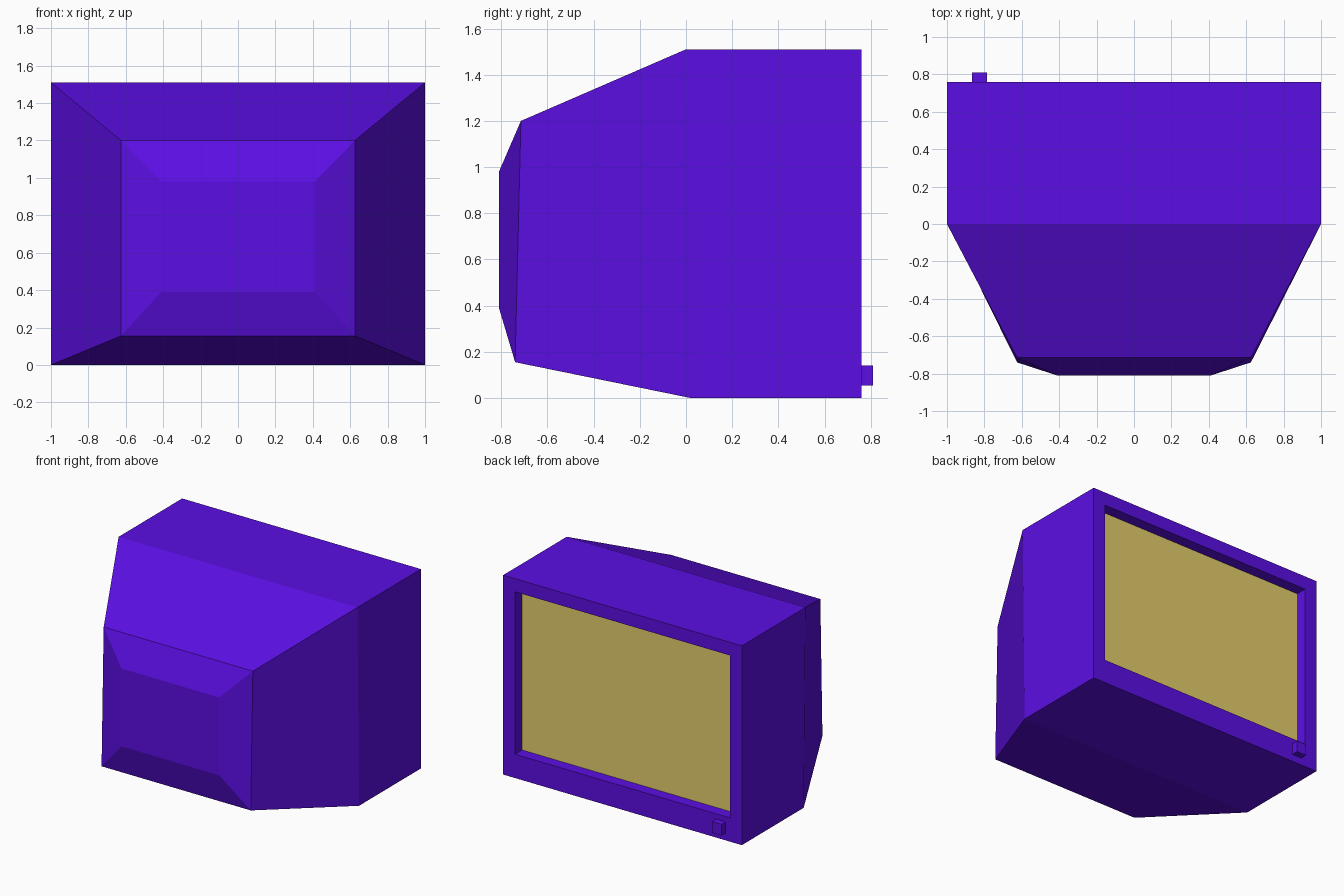
import bpy
import bmesh
from mathutils import Vector

default = bpy.data.objects.get("Cube")
if default:
    bpy.data.objects.remove(default, do_unlink=True)


def make_material(name, color):
    mat = bpy.data.materials.new(name)
    mat.use_nodes = True
    mat.diffuse_color = color
    mat.node_tree.nodes["Principled BSDF"].inputs["Base Color"].default_value = color
    return mat


def add_object(name, bm, mat):
    bmesh.ops.recalc_face_normals(bm, faces=bm.faces)
    mesh = bpy.data.meshes.new(name)
    bm.to_mesh(mesh)
    bm.free()
    mesh.materials.append(mat)
    obj = bpy.data.objects.new(name, mesh)
    bpy.context.collection.objects.link(obj)
    return obj


def loft(name, rings, mat):
    """Skin rectangular rings (half width, bottom z, top z, bottom y, top y)."""
    bm = bmesh.new()
    loops = []
    for w, z0, z1, y0, y1 in rings:
        corners = ((-w, y0, z0), (w, y0, z0), (w, y1, z1), (-w, y1, z1))
        loops.append([bm.verts.new(c) for c in corners])
    for a, b in zip(loops, loops[1:]):
        for i in range(4):
            j = (i + 1) % 4
            bm.faces.new((a[i], a[j], b[j], b[i]))
    bm.faces.new(loops[0])
    bm.faces.new(loops[-1])
    return add_object(name, bm, mat)


def box(name, low, high, mat):
    low, high = Vector(low), Vector(high)
    bm = bmesh.new()
    bmesh.ops.create_cube(bm, size=1)
    bmesh.ops.scale(bm, vec=high - low, verts=bm.verts)
    bmesh.ops.translate(bm, vec=(low + high) / 2, verts=bm.verts)
    return add_object(name, bm, mat)


purple = make_material("purple plastic", (0.105, 0.0045, 0.77, 1))
yellow = make_material("dull yellow glass", (0.77, 0.62, 0.15, 1))

FACE_Y = 0.76      # plane of the screen surround
FLOOR_Y = 0.67     # bottom of the screen recess

# Cabinet: tapered tube housing, deep box, screen surround and recess
loft("cabinet", [
    (0.41, 0.39, 0.98, -0.81, -0.81),
    (0.625, 0.155, 1.2, -0.74, -0.715),
    (1.0, 0.0, 1.51, 0.02, 0.0),
    (1.0, 0.0, 1.51, FACE_Y, FACE_Y),
    (0.9, 0.18, 1.41, FACE_Y, FACE_Y),
    (0.9, 0.18, 1.41, FLOOR_Y, FLOOR_Y),
], purple)

# Screen plate on the recess floor
box("screen", (-0.9, FLOOR_Y - 0.002, 0.18), (0.9, FLOOR_Y + 0.005, 1.41), yellow)

# Power button below the screen
box("power_button", (-0.865, FACE_Y - 0.01, 0.055), (-0.785, 0.81, 0.14), purple)
